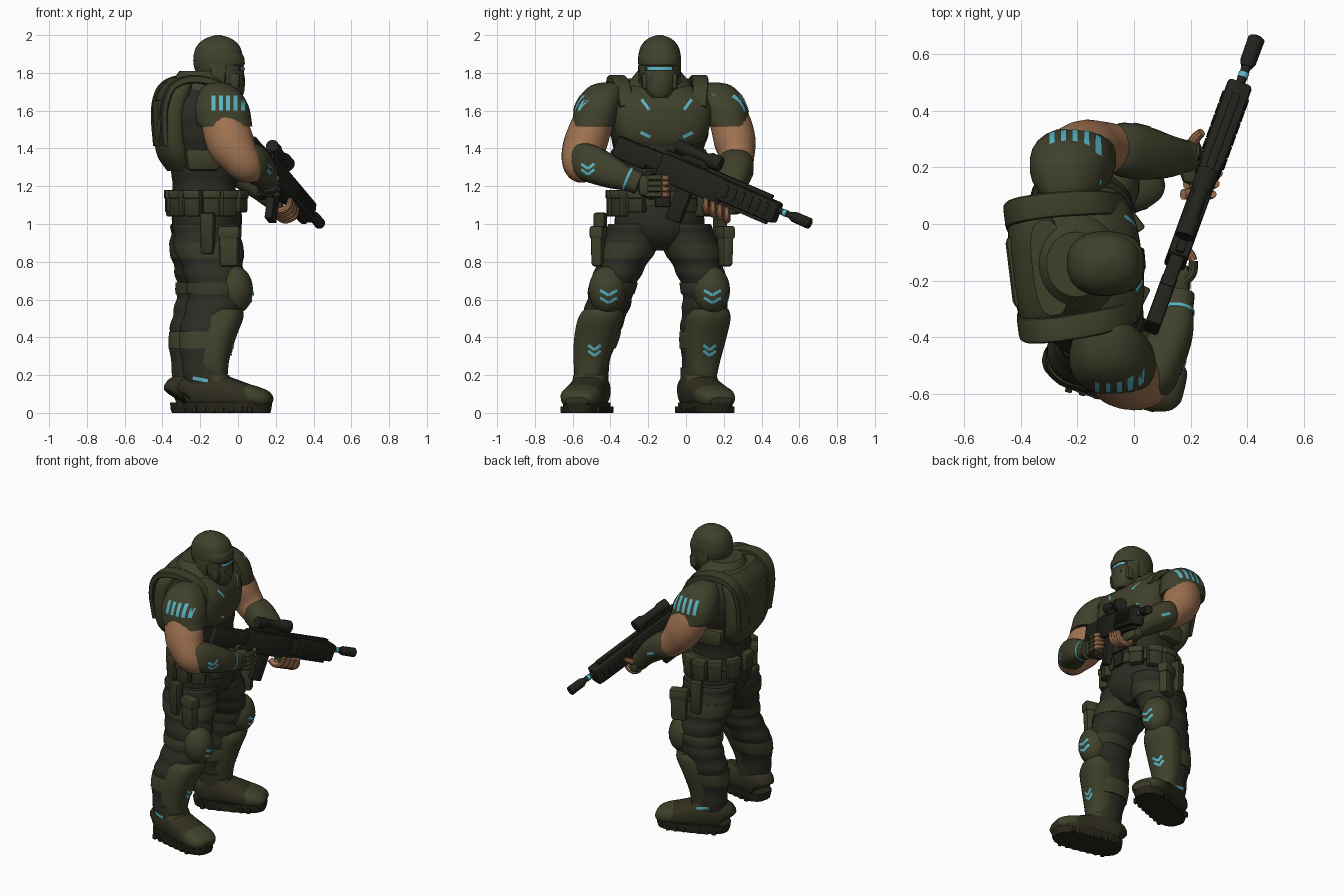
import bpy, bmesh, math
from mathutils import Vector as V, Matrix as Mx

def mat(name, r, g, b):
    m = bpy.data.materials.new(name); m.diffuse_color = (r, g, b, 1); return m
OLIVE = mat("olive armour", .050, .051, .024)
POUCH = mat("dark olive canvas", .036, .038, .019)
CLOTH = mat("dark cloth", .024, .025, .016)
BOOT = mat("boot leather", .030, .028, .014)
SOLE = mat("boot sole rubber", .020, .018, .010)
GUN = mat("gun metal", .016, .016, .012)
SKIN = mat("skin", .34, .165, .08)
CYAN = mat("cyan marking", .10, .46, .56)
I4 = Mx.Identity(4)

def frame(x, y, z, yaw):
    return Mx.Translation((x, y, z)) @ Mx.Rotation(math.radians(yaw), 4, 'Z')

def finish(name, bm, material, M=I4):
    bmesh.ops.recalc_face_normals(bm, faces=bm.faces)
    bm.transform(M)
    me = bpy.data.meshes.new(name); bm.to_mesh(me); bm.free()
    me.materials.append(material)
    ob = bpy.data.objects.new(name, me); bpy.context.collection.objects.link(ob)
    return ob

def smooth_rings(r, steps):
    out = []
    for i in range(len(r) - 1):
        p = [V(r[max(0, min(len(r) - 1, i + k))]) for k in (-1, 0, 1, 2)]
        for s in range(steps):
            t = s / steps
            out.append(.5 * (2*p[1] + (p[2]-p[0])*t + (2*p[0]-5*p[1]+4*p[2]-p[3])*t*t + (3*p[1]-p[0]-3*p[2]+p[3])*t**3))
    return out + [V(r[-1])]

def tube(name, material, rings, n=24, steps=4, p=2, ref=(1, 0, 0), M=I4, flat=False, ripple=0, waves=8):
    """Loft of (x, y, z, half_u, half_v) super-ellipses, u lying along ref."""
    rs, bm, loops = smooth_rings(rings, steps), bmesh.new(), []
    for i, r in enumerate(rs):
        c = V(r[:3])
        t = V((0, 0, 1)) if flat else (V(rs[min(i+1, len(rs)-1)][:3]) - V(rs[max(i-1, 0)][:3])).normalized()
        u = V(ref); u = (u - t * u.dot(t)).normalized(); v = t.cross(u)
        k = 1 + ripple * math.sin(2 * math.pi * waves * i / len(rs))
        ring = []
        for j in range(n):
            a = 2 * math.pi * (j + .5) / n
            ca, sa = math.cos(a), math.sin(a)
            ring.append(bm.verts.new(c + u * math.copysign(abs(ca) ** (2/p), ca) * max(r[3], .002) * k
                                     + v * math.copysign(abs(sa) ** (2/p), sa) * max(r[4], .002) * k))
        loops.append(ring)
    for A, B in zip(loops, loops[1:]):
        for j in range(n):
            bm.faces.new((A[j], A[(j+1) % n], B[(j+1) % n], B[j]))
    bm.faces.new(loops[0]); bm.faces.new(loops[-1])
    return finish(name, bm, material, M)

def box(name, material, lo, hi, M=I4, bevel=.01, taper=1):
    bm = bmesh.new(); bmesh.ops.create_cube(bm, size=1)
    lo, hi = V(lo), V(hi)
    for v in bm.verts:
        k = taper if v.co.z < 0 else 1
        v.co = (lo + hi) / 2 + V((v.co.x * k, v.co.y * k, v.co.z)) * (hi - lo)
    bmesh.ops.bevel(bm, geom=bm.edges[:], offset=bevel, segments=2, affect='EDGES', profile=.5)
    return finish(name, bm, material, M)

def ball(name, material, M, radii):
    bm = bmesh.new(); bmesh.ops.create_uvsphere(bm, u_segments=24, v_segments=14, radius=1)
    return finish(name, bm, material, M @ Mx.Diagonal((*radii, 1)))

def stripe(name, material, p0, p1, width, d, n=6, lift=.004):
    """Thin marking projected along d onto whatever it meets first."""
    dg, sc = bpy.context.evaluated_depsgraph_get(), bpy.context.scene
    p0, p1, d = V(p0), V(p1), V(d).normalized()
    side = d.cross(p1 - p0).normalized() * width / 2
    bm, prev = bmesh.new(), None
    for i in range(n + 1):
        c, row = p0.lerp(p1, i / n), []
        for s in (-1, 1):
            ok, hit, *_ = sc.ray_cast(dg, c + side * s, d)
            row.append(bm.verts.new(hit - d * lift) if ok else None)
        if prev and all(prev + row):
            bm.faces.new((prev[0], prev[1], row[1], row[0]))
        prev = row
    finish(name, bm, material)

# torso: undersuit, chest plate, back pack, straps, collar (turned slightly to the left)
T = frame(-.18, -.14, 0, 7)
tube("undersuit", CLOTH, [(0,0,1.04,.17,.2), (0,0,1.2,.165,.19), (0,0,1.35,.18,.22), (-.01,0,1.5,.2,.262),
     (-.015,0,1.64,.185,.262), (-.02,0,1.74,.11,.15)], p=2.6, M=T, flat=True, steps=6, ripple=.01)
tube("chest_plate", OLIVE, [(.08,0,1.40,.09,.15), (.085,0,1.45,.115,.23), (.08,0,1.55,.13,.262),
     (.06,0,1.64,.13,.258), (.03,0,1.71,.10,.205), (.01,0,1.74,.08,.14)], p=2.7, M=T, flat=True)
box("chest_lower_tab", OLIVE, (.06,-.09,1.36), (.185,.09,1.44), T, .02, .85)
for z in (1.22, 1.29):
    box("abdomen_plate", CLOTH, (.08,-.1,z), (.18,.1,z+.06), T, .015)
tube("back_pack", OLIVE, [(-.13,0,1.28,.06,.15), (-.165,0,1.36,.075,.21), (-.18,0,1.46,.075,.235),
     (-.18,0,1.6,.075,.24), (-.155,0,1.7,.08,.225), (-.12,0,1.77,.06,.17)], p=2.8, M=T, flat=True)
box("back_pack_panel", OLIVE, (-.264,-.13,1.4), (-.19,.13,1.66), T, .025, .85)
for s in (-1, 1):
    tube("shoulder_strap", OLIVE, [(.15,s*.19,1.62,.04,.018), (.09,s*.205,1.71,.042,.02), (0,s*.215,1.755,.045,.022),
         (-.11,s*.22,1.765,.045,.022), (-.2,s*.215,1.72,.045,.02), (-.238,s*.2,1.6,.042,.018), (-.23,s*.17,1.42,.04,.018)],
         n=12, p=6, ref=(0,1,0), M=T)
    box("side_vest_panel", OLIVE, (-.13, s*.215-.035, 1.28), (.07, s*.215+.035, 1.4), T, .025, .85)
tube("collar", OLIVE, [(-.02,0,1.69,.16,.21), (-.02,0,1.75,.145,.165), (-.025,0,1.79,.12,.13), (-.025,0,1.81,.105,.115)], M=T, flat=True)
tube("neck", CLOTH, [(-.13,-.14,1.68,.08,.08), (-.11,-.14,1.8,.08,.08)], flat=True)

# helmet
tube("helmet", OLIVE, [(-.03,-.14,1.67,.05,.045), (-.045,-.14,1.70,.078,.07), (-.08,-.14,1.76,.117,.098),
     (-.1,-.14,1.82,.13,.11), (-.105,-.14,1.88,.132,.114), (-.105,-.14,1.94,.115,.1), (-.105,-.14,1.98,.072,.064),
     (-.105,-.14,2.0,.015,.015)], p=2.3, flat=True, n=32)
tube("helmet_brow", OLIVE, [(-.085,-.14,1.84,.116,.106), (-.085,-.14,1.85,.122,.111), (-.09,-.14,1.885,.122,.112),
     (-.095,-.14,1.905,.112,.104)], p=2.4, flat=True)
box("chin_guard", OLIVE, (-.04,-.195,1.68), (.04,-.085,1.795), I4, .025, .75)
for s in (-1, 1):
    box("ear_guard", OLIVE, (-.15,-.14+s*.1-.014,1.74), (-.06,-.14+s*.1+.014,1.85), I4, .012, .8)
    box("cheek_guard", OLIVE, (-.05,-.14+s*.076-.022,1.71), (.012,-.14+s*.076+.022,1.80), I4, .018, .8)

# shoulder pads and arms
for name, cx, cy, s in (("right", -.075, -.485, -1), ("left", -.215, .22, 1)):
    tube(name+"_shoulder_pad", OLIVE, [(cx+.01,cy+s*.01,1.515,.142,.112), (cx,cy,1.545,.148,.118), (cx-.01,cy-s*.015,1.62,.144,.12),
         (cx-.02,cy-s*.04,1.69,.115,.108), (cx-.03,cy-s*.06,1.735,.07,.075), (cx-.03,cy-s*.07,1.75,.02,.02)], p=2.4, flat=True)
tube("right_upper_arm", SKIN, [(-.08,-.46,1.62,.1,.1), (-.07,-.50,1.52,.122,.11), (-.035,-.535,1.42,.125,.115),
     (.01,-.56,1.35,.105,.1), (.05,-.555,1.3,.09,.085), (.09,-.52,1.28,.06,.06)])
tube("left_upper_arm", SKIN, [(-.21,.2,1.62,.1,.1), (-.2,.24,1.52,.12,.11), (-.16,.26,1.43,.118,.11),
     (-.11,.27,1.36,.1,.092), (-.06,.265,1.31,.085,.085), (0,.26,1.28,.06,.06)])
tube("right_forearm_guard", OLIVE, [(.045,-.565,1.335,.07,.09), (.07,-.535,1.33,.083,.098), (.1,-.47,1.305,.083,.096),
     (.14,-.38,1.265,.07,.08), (.155,-.30,1.235,.055,.062), (.16,-.25,1.215,.055,.06)], p=2.4)
tube("left_forearm_guard", OLIVE, [(-.08,.265,1.325,.07,.08), (-.04,.263,1.31,.088,.096), (.03,.252,1.265,.083,.095),
     (.11,.24,1.2,.07,.078), (.17,.24,1.14,.055,.06), (.195,.24,1.12,.05,.055)], p=2.4, ref=(0,0,1))
tube("right_wrist_band", CYAN, [(.153,-.315,1.24,.061,.069), (.154,-.303,1.235,.06,.067)], steps=1)
box("right_hand", OLIVE, (.11,-.255,1.145), (.2,-.14,1.265), I4, .03)
box("left_hand", OLIVE, (.165,.14,1.05), (.24,.3,1.135), I4, .03)
tube("left_thumb", SKIN, [(.2,.26,1.11,.02,.02), (.215,.3,1.13,.019,.019), (.24,.325,1.15,.015,.015)], n=10, ref=(0,0,1))
for i in range(4):
    z, y = 1.245 - .03 * i, .105 + .037 * i
    tube("right_glove_finger", OLIVE, [(.17,-.21,z,.018,.017), (.205,-.175,z,.018,.017), (.21,-.13,z,.017,.016)], n=10, ref=(0,0,1))
    tube("right_finger_tip", SKIN, [(.21,-.13,z,.016,.015), (.195,-.1,z,.015,.015), (.165,-.09,z,.012,.012)], n=10, ref=(0,0,1))
    zz, dx = 1.115 - .43 * (y - .1), .3 * (y - .16)
    tube("left_finger", SKIN, [(.19+dx,y,zz-.02,.02,.018), (.23+dx,y,zz-.045,.02,.018), (.28+dx,y,zz-.025,.019,.018), (.295+dx,y,zz+.025,.014,.014)],
         n=10, ref=(0,1,0))

# rifle, built along its own axis
d = V((.37, 1.02, -.44)); L = d.length; d.normalize()
side = V((0, 0, 1)).cross(d).normalized(); up = d.cross(side)
G = Mx.Translation((.065, -.36, 1.44)) @ Mx((d, side, up)).transposed().to_4x4()
for name, lo, hi, bv in (("stock", (0,-.028,-.085), (.2,.028,.03), .012), ("stock_neck", (.15,-.026,-.06), (.32,.026,.035), .01),
        ("receiver", (.27,-.038,-.1), (.66,.038,.045), .012), ("handguard", (.62,-.045,-.075), (.98,.045,.04), .016),
        ("top_rail", (.28,-.015,.04), (.92,.015,.062), .003), ("scope_mount", (.37,-.02,.05), (.53,.02,.09), .005),
        ("lower_rail", (.66,-.015,-.095), (.94,.015,-.07), .004),
        ("magazine", (.405,-.022,-.275), (.49,.022,-.08), .008), ("pistol_grip", (.24,-.022,-.22), (.3,.022,-.08), .012)):
    box("rifle_" + name, GUN, lo, hi, G, bv)
for i in range(6):
    box("rifle_handguard_rib", GUN, (.67+.048*i,-.05,-.05), (.69+.048*i,.05,.02), G, .003)
tube("rifle_scope", GUN, [(x,0,.102,r,r) for x, r in ((.32,.034), (.38,.036), (.40,.028), (.5,.028), (.52,.04), (.585,.04))],
     n=16, steps=1, ref=(0,0,1), M=G)
tube("rifle_barrel", GUN, [(.95,0,0,.017,.017), (1.08,0,0,.017,.017)], n=12, steps=1, ref=(0,0,1), M=G)
tube("rifle_barrel_ring", CYAN, [(1.005,0,0,.019,.019), (1.025,0,0,.019,.019)], n=12, steps=1, ref=(0,0,1), M=G)
tube("rifle_muzzle", GUN, [(1.05,0,0,.02,.02), (1.07,0,0,.029,.029), (1.165,0,0,.03,.03), (1.17,0,0,.024,.024)],
     n=14, steps=1, ref=(0,0,1), M=G)

# belt and pouches
tube("pelvis", CLOTH, [(0,0,1.12,.18,.21), (0,0,1.0,.185,.24), (0,0,.92,.16,.18), (0,0,.86,.1,.08)], M=frame(-.165,-.14,0,4), flat=True)
B = frame(-.165, -.14, 0, 5)
tube("belt", POUCH, [(0,0,1.095,.19,.235), (0,0,1.175,.188,.228)], steps=1, p=2.3, M=B, flat=True)
box("belt_buckle", GUN, (.17,-.04,1.09), (.205,.04,1.18), B, .01)
for a in (32, 62, 90, 118, 150, 180, 210, 242, 270, 298, 328):
    r = math.radians(a)
    P = B @ frame(.18*math.cos(r), .24*math.sin(r), 0, a)
    low = 1.04 if a % 4 else 1.06
    box("belt_pouch", POUCH, (-.025,-.045,low), (.04,.045,1.17), P, .012)
    box("belt_pouch_flap", OLIVE, (-.02,-.048,1.135), (.045,.048,1.18), P, .008)

# legs: trousers, knee pads, shin guards, straps, boots
radii = [(1.0,.175,.14), (.9,.18,.15), (.8,.168,.138), (.68,.155,.122), (.58,.148,.12), (.45,.14,.115), (.3,.12,.095), (.12,.09,.082)]
axes = {"right": [(-.17,-.27), (-.16,-.295), (-.14,-.335), (-.115,-.385), (-.125,-.41), (-.165,-.455), (-.185,-.49), (-.18,-.505)],
        "left": [(-.18,-.01), (-.18,.02), (-.18,.055), (-.17,.095), (-.185,.1), (-.22,.085), (-.24,.07), (-.245,.065)]}
for name, yaw, foot, s in (("right", -13, (-.06,-.525), -1), ("left", 21, (-.135,.1), 1)):
    leg = [(x, y, z, a, b) for (x, y), (z, a, b) in zip(axes[name], radii)]
    fx, fy = math.cos(math.radians(yaw)), math.sin(math.radians(yaw))
    def at(z, f=0, ka=1, kb=1, grow=0):
        for p, q in zip(leg, leg[1:]):
            if q[2] <= z <= p[2]:
                r = V(p).lerp(V(q), (p[2]-z) / (p[2]-q[2]))
                return (r[0] + f*fx, r[1] + f*fy, z, r[3]*ka+grow, r[4]*kb+grow)
    tube(name+"_trouser_leg", CLOTH, leg, steps=9, flat=True, ripple=.028, waves=9)
    tube(name+"_thigh_strap", POUCH, [at(.9, grow=.006), at(.86, grow=.009), at(.82, grow=.008)], flat=True)
    tube(name+"_calf_strap", OLIVE, [at(.43, grow=.005), at(.39, grow=.009), at(.34, grow=.008)], flat=True, p=2.2)
    tube(name+"_shin_guard", OLIVE, [at(.55,.07,.6,.85), at(.5,.07,.74,1.0), at(.4,.06,.75,1.02), at(.28,.05,.75,.98), at(.2,.05,.75,.86), at(.16,.05,.7,.8)],
         flat=True, p=2.5, ref=(fx, fy, 0))
    k = at(.65, .105)
    ball(name+"_knee_pad", OLIVE, frame(k[0], k[1], .65, yaw), (.095, .1, .128))
    tube(name+"_knee_strap", POUCH, [at(.69, grow=.004), at(.66, grow=.007), at(.63, grow=.004)], flat=True)
    h = at(.88)
    H = frame(h[0], h[1], 0, yaw)
    box(name+"_thigh_pouch", OLIVE, (.09,s*.135-.03,.775), (.2,s*.135+.035,.98), H, .018, .9)
    box(name+"_thigh_pouch_flap", OLIVE, (.085,s*.135-.034,.92), (.205,s*.135+.04,.99), H, .015)
    box(name+"_holster", POUCH, (-.01,s*.15-.03,.84), (.07,s*.15+.035,1.06), H, .015, .85)
    F = frame(*foot, 0, yaw)
    tube(name+"_boot", BOOT, [(-.215,0,.09,.06,.05), (-.19,0,.11,.09,.085), (-.08,0,.115,.1,.098), (.02,0,.1,.085,.102), (.12,0,.085,.065,.108),
         (.2,0,.07,.05,.092), (.235,0,.06,.025,.06)], ref=(0,0,1), M=F, p=2.4)
    tube(name+"_toe_cap", OLIVE, [(.1,0,.095,.06,.104), (.15,0,.085,.057,.107), (.21,0,.072,.046,.09), (.238,0,.062,.022,.06)],
         ref=(0,0,1), M=F, p=2.4)
    tube(name+"_sole", SOLE, [(.005,0,0,.228,.1), (.005,0,.02,.234,.106), (.005,0,.055,.238,.107)], steps=1, p=2.8, M=F, flat=True)
    for i in range(7):
        box(name+"_sole_lug", SOLE, (-.165+.05*i,-.108,0), (-.14+.05*i,.108,.035), F, .005)
    tube(name+"_boot_shaft", BOOT, [(-.09,0,.1,.11,.093), (-.1,0,.18,.105,.093), (-.105,0,.24,.1,.09)], M=F, flat=True)
    tube(name+"_ankle_guard", OLIVE, [(-.03,0,.13,.08,.09), (-.055,0,.2,.065,.085)], M=F, flat=True)

# painted markings projected on the armour
bpy.context.view_layer.update()
stripe("visor_recess", GUN, (.5,-.22,1.822), (.5,-.06,1.822), .026, (-1,0,0), 12, .002)
bpy.context.view_layer.update()
stripe("visor_glow", CYAN, (.5,-.205,1.823), (.5,-.075,1.823), .015, (-1,0,0), 10)
for y, s in ((-.215, 1), (.01, -1)):
    stripe("chest_marking", CYAN, (.6,y-s*.02,1.66), (.6,y+s*.02,1.605), .016, (-1,0,0))
    stripe("chest_marking", CYAN, (.6,y-s*.025,1.485), (.6,y+s*.025,1.46), .016, (-1,0,0))
for y, z, w in ((-.41,.635,.045), (-.41,.595,.045), (.14,.635,.045), (.14,.595,.045),
                (-.485,.345,.033), (-.485,.315,.033), (.125,.345,.033), (.125,.315,.033), (-.52,1.305,.035), (-.52,1.275,.035)):
    for s in (-1, 1):
        stripe("chevron", CYAN, (.6,y,z-.012), (.6,y+s*w,z+.014), .015, (-1,0,0))
for i in range(5):
    stripe("right_shoulder_bar", CYAN, (-.13+.039*i,-1,1.68), (-.13+.039*i,-1,1.6), .021, (0,1,0))
    stripe("left_shoulder_bar", CYAN, (-.29+.041*i,1,1.685), (-.29+.041*i,1,1.595), .021, (0,-1,0))
stripe("right_boot_marking", CYAN, (-.24,-1,.185), (-.16,-1,.17), .018, (0,1,0))
stripe("left_boot_marking", CYAN, (-.28,1,.185), (-.2,1,.17), .018, (0,-1,0))
stripe("left_forearm_marking", CYAN, (0,1,1.27), (.06,1,1.24), .018, (0,-1,0))

# smooth shading with sharp edges kept
bpy.ops.object.select_all(action='SELECT')
bpy.context.view_layer.objects.active = bpy.context.selected_objects[0]
bpy.ops.object.shade_smooth_by_angle(angle=math.radians(35))
